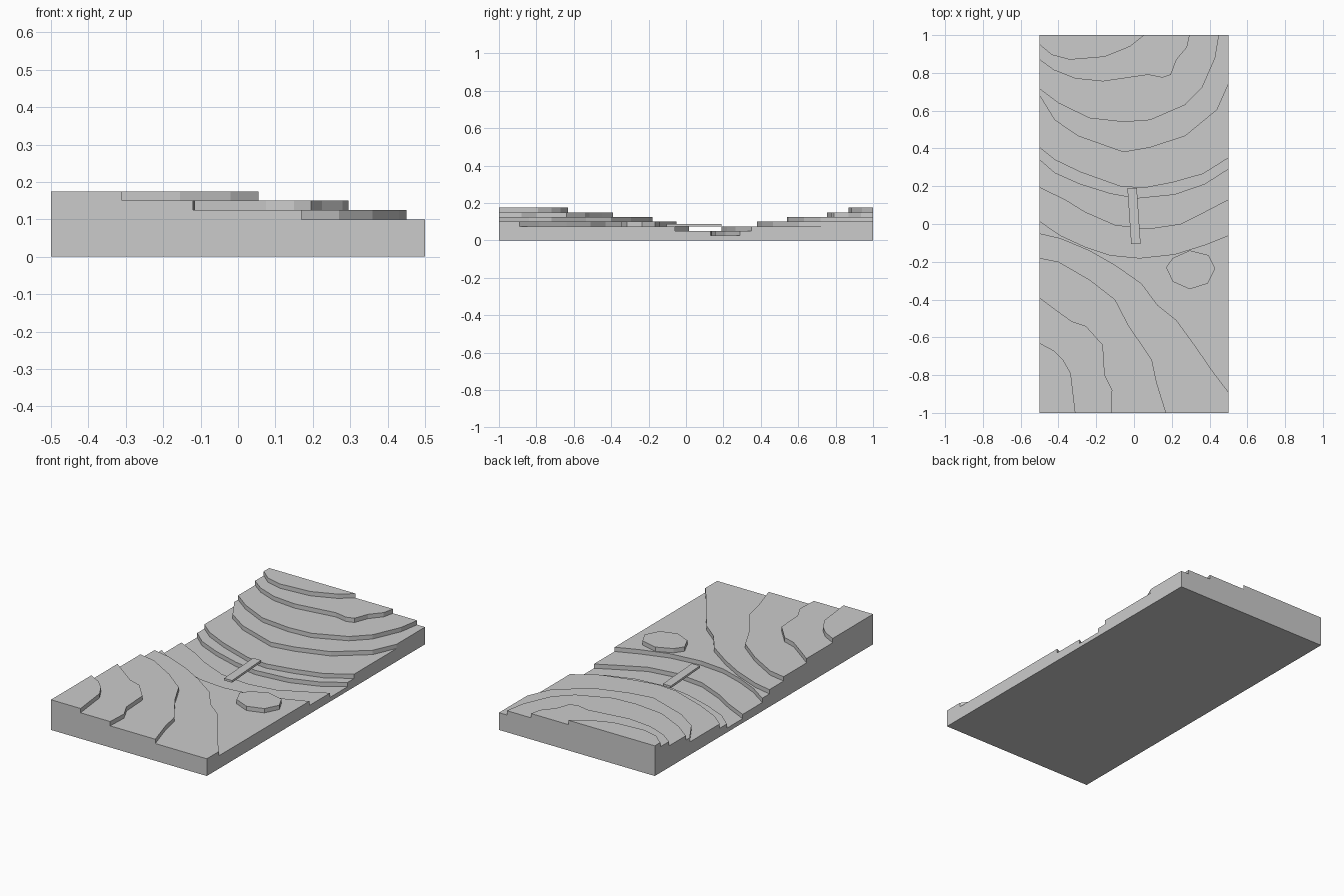
import bpy, bmesh

if "Cube" in bpy.data.objects:
    bpy.data.objects.remove(bpy.data.objects["Cube"])

STEP = 0.025

# Contour lines, each running from the left edge, ordered south to north
south_hill = [
    [(-.5, -.63), (-.425, -.67), (-.375, -.72), (-.335, -.79), (-.31, -1)],
    [(-.5, -.39), (-.42, -.45), (-.33, -.515), (-.255, -.54), (-.165, -.64),
     (-.155, -.8), (-.115, -.88), (-.12, -1)],
    [(-.5, -.18), (-.4, -.2), (-.235, -.295), (-.1, -.4), (-.03, -.535),
     (.095, -.72), (.12, -.84), (.17, -1)],
    [(-.5, -.05), (-.39, -.075), (-.235, -.14), (-.1, -.217), (.04, -.315),
     (.125, -.43), (.225, -.51), (.32, -.64), (.42, -.785), (.5, -.89)],
]
river_banks = [
    [(-.5, .015), (-.39, -.06), (-.26, -.12), (-.125, -.165), (.03, -.18),
     (.215, -.16), (.375, -.11), (.5, -.06)],
    [(-.5, .195), (-.365, .13), (-.26, .065), (-.1, -.005), (.075, -.025),
     (.245, 0), (.375, .065), (.5, .13)],
    [(-.5, .34), (-.42, .27), (-.285, .21), (-.125, .16), (.015, .135),
     (.215, .155), (.375, .21), (.5, .29)],
    [(-.5, .405), (-.42, .34), (-.285, .275), (-.075, .2), (.05, .19),
     (.205, .22), (.365, .265), (.5, .35)],
]
north_hill = [
    [(-.5, .68), (-.42, .55), (-.295, .465), (-.055, .38), (.085, .405),
     (.27, .465), (.44, .605), (.5, .74)],
    [(-.5, .715), (-.4, .64), (-.235, .56), (-.055, .54), (.085, .55),
     (.27, .63), (.36, .72), (.43, .88), (.45, 1)],
    [(-.5, .87), (-.425, .815), (-.31, .77), (-.165, .755), (.075, .79),
     (.15, .775), (.195, .79), (.225, .87), (.28, .935), (.295, 1)],
    [(-.5, .95), (-.435, .895), (-.34, .87), (-.155, .885), (-.02, .94), (.055, 1)],
]


def finish(bm, name):
    bmesh.ops.recalc_face_normals(bm, faces=bm.faces)
    mesh = bpy.data.meshes.new(name)
    bm.to_mesh(mesh)
    bm.free()
    bpy.context.collection.objects.link(bpy.data.objects.new(name, mesh))


def prism(name, outline, z0, z1):
    bm = bmesh.new()
    face = bm.faces.new([bm.verts.new((x, y, z0)) for x, y in outline])
    top = bmesh.ops.extrude_face_region(bm, geom=[face], use_keep_orig=True)["geom"]
    for v in top:
        if isinstance(v, bmesh.types.BMVert):
            v.co.z = z1
    finish(bm, name)


def terraced_terrain():
    bm = bmesh.new()
    lines = [[(-.5, -1)]] + south_hill + river_banks + north_hill + [[(-.5, 1)]]
    levels = [7, 6, 5, 4, 3, 2, 1, 2, 3, 4, 5, 6, 7]
    prev_top = None
    for i, level in enumerate(levels):
        z = level * STEP
        lower = [bm.verts.new((x, y, z)) for x, y in lines[i]]
        upper = [bm.verts.new((x, y, z)) for x, y in lines[i + 1]]
        # a terrace that wraps round a right-hand corner needs that corner
        a, b = lower[-1].co, upper[-1].co
        corner = []
        if 0 < i < len(levels) - 1 and (a.x > .499) != (b.x > .499):
            corner = [bm.verts.new((.5, -1 if i < 6 else 1, z))]
        bm.faces.new(lower + corner + upper[::-1])
        # riser between this terrace and the previous one
        if prev_top:
            for k in range(len(lower) - 1):
                bm.faces.new((prev_top[k], prev_top[k + 1], lower[k + 1], lower[k]))
        # link the riser ends
        prev_top = upper

    # Walk the open rim, then drop one wall per side
    start = next(v for v in bm.verts if abs(v.co.x + .5) + abs(v.co.y + 1) < 1e-4)
    rim, edge = [start], next(e for e in start.link_edges if e.is_boundary)
    while True:
        v = edge.other_vert(rim[-1])
        if v == start:
            break
        rim.append(v)
        edge = next(e for e in v.link_edges if e.is_boundary and e != edge)
    rim.append(start)
    corners = [k for k, v in enumerate(rim)
               if abs(abs(v.co.x) - .5) + abs(abs(v.co.y) - 1) < 1e-4]
    base = [bm.verts.new((rim[k].co.x, rim[k].co.y, 0)) for k in corners[:-1]]
    for n in range(4):
        side = rim[corners[n]:corners[n + 1] + 1]
        bm.faces.new(side + [base[(n + 1) % 4], base[n]])
    bm.faces.new(base)
    finish(bm, "terraced_terrain")


terraced_terrain()

# Small knoll on the south bank
prism("knoll", [(.205, -.18), (.295, -.14), (.395, -.165), (.43, -.235),
                (.39, -.315), (.295, -.345), (.205, -.305), (.17, -.23)],
      3 * STEP, 4 * STEP)

# Plank bridge over the river
prism("bridge", [(-.035, .19), (.015, .19), (.035, -.105), (-.015, -.105)],
      .075, .0875)
